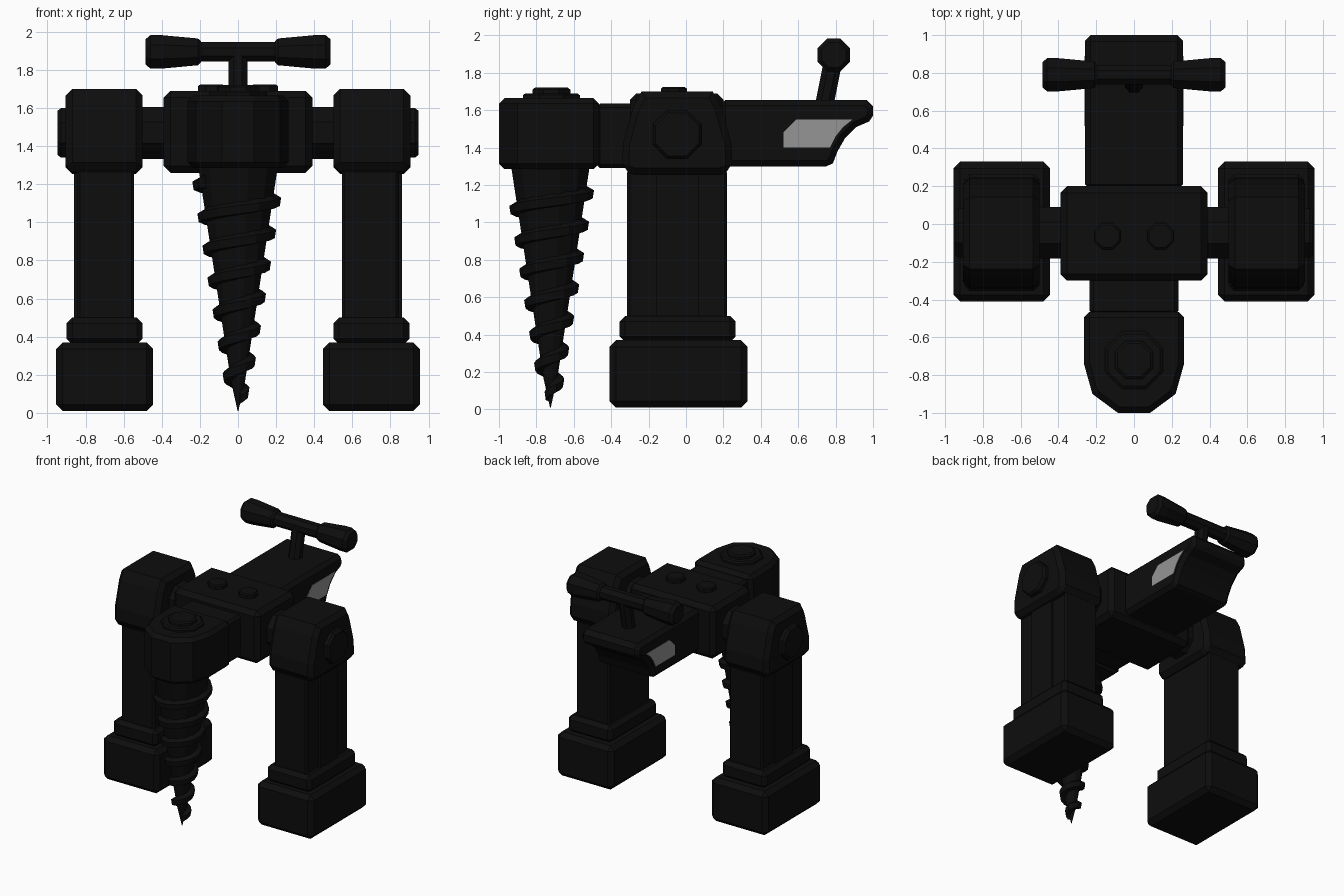
import bpy, bmesh, math
from mathutils import Vector, Matrix

if "Cube" in bpy.data.objects:
    bpy.data.objects.remove(bpy.data.objects["Cube"])


def material(name, v):
    m = bpy.data.materials.new(name)
    m.diffuse_color = (v, v, v, 1)
    m.use_nodes = True
    m.node_tree.nodes["Principled BSDF"].inputs["Base Color"].default_value = m.diffuse_color
    return m


BLACK = material("black_paint", 0.004)
GREY = material("grey_panel", 0.3)


def finish(name, bm, bevel=0, mirror=False, mat=BLACK):
    bmesh.ops.recalc_face_normals(bm, faces=bm.faces)
    me = bpy.data.meshes.new(name)
    bm.to_mesh(me)
    bm.free()
    me.materials.append(mat)
    ob = bpy.data.objects.new(name, me)
    bpy.context.collection.objects.link(ob)
    if bevel:
        b = ob.modifiers.new("Bevel", 'BEVEL')
        b.width, b.segments = bevel, 1
        b.limit_method, b.angle_limit = 'ANGLE', math.radians(70)
    if mirror:
        ob.modifiers.new("Mirror", 'MIRROR')
    return ob


def prism(name, pts, axis, lo, hi, **kw):
    """Extrude a 2D profile: axis 'x' takes (y, z) points, axis 'z' takes (x, y)."""
    bm = bmesh.new()
    vs = [bm.verts.new((lo, a, b) if axis == 'x' else (a, b, lo)) for a, b in pts]
    f = bm.faces.new(vs)
    r = bmesh.ops.extrude_face_region(bm, geom=[f])
    d = Vector((hi - lo, 0, 0)) if axis == 'x' else Vector((0, 0, hi - lo))
    bmesh.ops.translate(bm, vec=d, verts=[v for v in r["geom"] if isinstance(v, bmesh.types.BMVert)])
    return finish(name, bm, **kw)


def box(name, x, y, z, **kw):
    return prism(name, [(x[0], y[0]), (x[1], y[0]), (x[1], y[1]), (x[0], y[1])], 'z', *z, **kw)


def lathe(name, origin, direction, profile, sides=8, **kw):
    """Stack of rings (distance along the direction, radius), capped at both ends."""
    bm = bmesh.new()
    rot = Vector((0, 0, 1)).rotation_difference(Vector(direction)).to_matrix()
    rings = []
    for h, r in profile:
        ring = []
        for i in range(sides):
            a = 2 * math.pi * (i + 0.5) / sides
            p = rot @ Vector((r * math.cos(a), r * math.sin(a), h)) + Vector(origin)
            ring.append(bm.verts.new(p))
        rings.append(ring)
    for a, b in zip(rings, rings[1:]):
        for i in range(sides):
            j = (i + 1) % sides
            bm.faces.new((a[i], a[j], b[j], b[i]))
    bm.faces.new(rings[0])
    bm.faces.new(rings[-1])
    return finish(name, bm, **kw)


# Legs and feet
box("foot", (0.445, 0.955), (-0.41, 0.33), (0.01, 0.37), bevel=0.035, mirror=True)
box("ankle", (0.50, 0.90), (-0.355, 0.265), (0.36, 0.50), bevel=0.03, mirror=True)
box("leg", (0.545, 0.845), (-0.315, 0.22), (0.48, 1.28), bevel=0.015, mirror=True)
box("leg_strip", (0.70, 0.86), (-0.16, 0.07), (0.48, 1.28), mirror=True)

# Shoulders, pivot bolts and axle
half = [(0.23, 1.255), (0.295, 1.28), (0.29, 1.42), (0.235, 1.62), (0.19, 1.70)]
CY = -0.047
shoulder = [(CY + a, z) for a, z in half] + [(CY - a, z) for a, z in reversed(half)]
prism("shoulder", shoulder, 'x', 0.50, 0.905, bevel=0.035, mirror=True)
lathe("shoulder_bolt", (0.89, CY, 1.47), (1, 0, 0), [(0, 0.14), (0.04, 0.14), (0.058, 0.125)], mirror=True)
lathe("axle", (0.37, CY, 1.47), (1, 0, 0), [(0, 0.148), (0.16, 0.148)], mirror=True)

# Central body
box("body", (-0.39, 0.39), (-0.30, 0.20), (1.26, 1.69), bevel=0.035)
lathe("body_bolt", (0.14, -0.065, 1.67), (0, 0, 1), [(0, 0.075), (0.045, 0.075), (0.053, 0.065)], mirror=True)

# Tail with scooped underside, and its side panels
tail = [(0.18, 1.30), (0.75, 1.30), (0.785, 1.315), (0.81, 1.38), (0.85, 1.45), (0.91, 1.51),
        (0.98, 1.54), (1.0, 1.57), (1.0, 1.62), (0.965, 1.655), (0.18, 1.655)]
prism("tail", tail, 'x', -0.26, 0.26, bevel=0.03)
panel = [(0.52, 1.40), (0.77, 1.40), (0.80, 1.46), (0.84, 1.51), (0.89, 1.55), (0.59, 1.55), (0.52, 1.48)]
prism("tail_panel", panel, 'x', 0.25, 0.263, mirror=True, mat=GREY)

# Handle
a, b = Vector((0, 0.74, 1.63)), Vector((0, 0.79, 1.88))
lathe("handle_stem", a, (b - a).normalized(), [(0, 0.053), ((b - a).length, 0.053)])
lathe("handle_bar", (-0.23, 0.79, 1.895), (1, 0, 0), [(0, 0.056), (0.46, 0.056)])
lathe("handle_grip", (0, 0.79, 1.895), (1, 0, 0),
      [(0.195, 0.06), (0.21, 0.076), (0.40, 0.095), (0.46, 0.095), (0.485, 0.072)], mirror=True)

# Neck and drill head
box("neck", (-0.235, 0.235), (-0.48, -0.28), (1.29, 1.635), bevel=0.02)
head = [(0.265, -0.465), (0.265, -0.74), (0.22, -0.90), (0.085, -1.0)]
head += [(-x, y) for x, y in reversed(head)]
prism("drill_head", head, 'z', 1.285, 1.665, bevel=0.03)
lathe("head_cap", (0, -0.72, 1.65), (0, 0, 1),
      [(0, 0.165), (0.03, 0.165), (0.04, 0.15), (0.04, 0.11), (0.06, 0.11), (0.07, 0.095)])

# Drill bit core
DY = -0.725


def core(z):
    return 0.012 + 0.158 * z


lathe("drill_bit", (0, DY, 0), (0, 0, 1),
      [(0.01, 0.002), (0.17, core(0.17)), (1.32, core(1.32))], sides=12)

# Spiral thread around the bit
bm = bmesh.new()
SEG, PITCH = 12, 0.168
prev = first = None
for i in range(-2, int(SEG * 6.6) + 1):
    t = 2 * math.pi * i / SEG
    z = 0.19 + PITCH * (i / SEG - 0.5)
    lip = 0.036 * min(1, (i + 3) / 4)
    ring = []
    for dz, out in ((-0.035, -0.02), (-0.028, lip), (0.016, lip), (0.045, -0.02)):
        r = max(0.004, core(z + dz) + out)
        ring.append(bm.verts.new((r * math.cos(t), DY + r * math.sin(t), z + dz)))
    if prev:
        for k in range(4):
            bm.faces.new((prev[k], prev[(k + 1) % 4], ring[(k + 1) % 4], ring[k]))
    first = first or ring
    prev = ring
bm.faces.new(first)
bm.faces.new(prev)
finish("drill_thread", bm)
